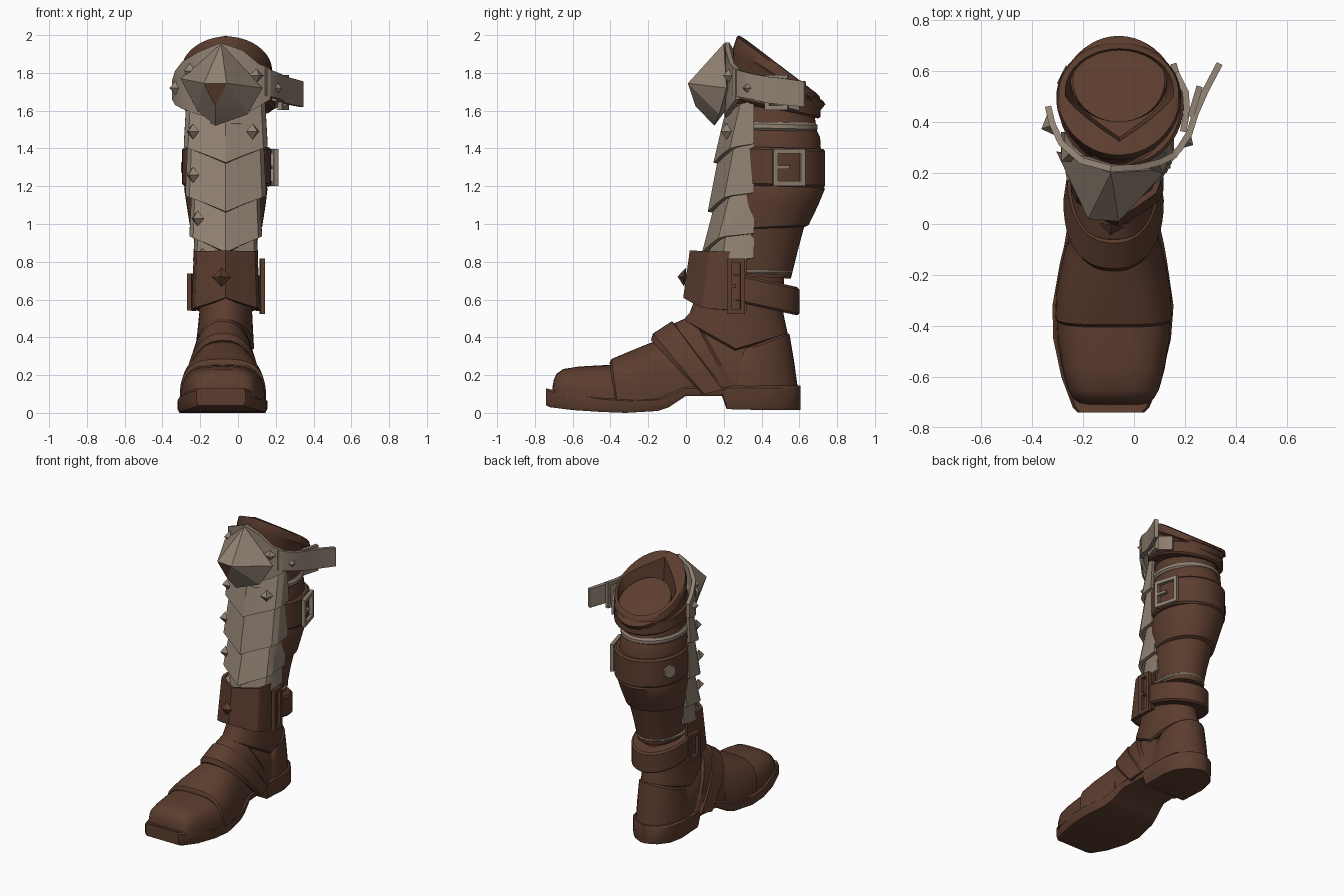
import bpy, bmesh, math
from mathutils import Vector, Matrix


def material(name, rgb):
    m = bpy.data.materials.new(name)
    m.diffuse_color = (*rgb, 1)
    return m


LEATHER = material("brown leather", (0.106, 0.046, 0.028))
METAL = material("dull metal", (0.285, 0.225, 0.172))
CX = -0.065


def finish(name, bm, mat, angle=35):
    bmesh.ops.recalc_face_normals(bm, faces=bm.faces[:])
    me = bpy.data.meshes.new(name)
    bm.to_mesh(me)
    bm.free()
    me.materials.append(mat)
    me.shade_smooth()
    me.set_sharp_from_angle(angle=math.radians(angle))
    ob = bpy.data.objects.new(name, me)
    bpy.context.collection.objects.link(ob)
    return ob


def skin(rows, closed=True, thick=0):
    """Join rows of points into a capped tube or a thick sheet."""
    bm = bmesh.new()
    vs = [[bm.verts.new(p) for p in r] for r in rows]
    n = len(rows[0])
    for a, b in zip(vs, vs[1:]):
        for i in range(n if closed else n - 1):
            j = (i + 1) % n
            bm.faces.new((a[i], a[j], b[j], b[i]))
    if closed:
        bm.faces.new(vs[0])
        bm.faces.new(vs[-1])
    if thick:
        bmesh.ops.recalc_face_normals(bm, faces=bm.faces[:])
        bmesh.ops.solidify(bm, geom=bm.faces[:], thickness=thick)
    return bm


def tube(name, rings, mat=LEATHER, n=40, egg=0.0, pointed_from=99):
    """Upright tube; ring = z, x0, x1, y0, y1, tilt, side dip."""
    rows = []
    for k, (z, x0, x1, y0, y1, tilt, v) in enumerate(rings):
        row = []
        for i in range(n):
            a = 2 * math.pi * i / n
            c, s = math.cos(a), math.sin(a)
            if k >= pointed_from and s < 0:
                s = -max(1 - abs(c), 0) ** 0.72
            dy = (y1 - y0) / 2 * s
            x = (x0 + x1) / 2 + (x1 - x0) / 2 * c * (1 + egg * s)
            row.append((x, (y0 + y1) / 2 + dy, z + tilt * dy + v * abs(dy)))
        rows.append(row)
    return finish(name, skin(rows), mat)


def band(name, z0, z1, x0, x1, y0, y1, tilt=0, mat=LEATHER, r=0.012):
    tube(name, [(z0, x0 + r, x1 - r, y0 + r, y1 - r, tilt, 0), (z0 + r, x0, x1, y0, y1, tilt, 0),
                (z1 - r, x0, x1, y0, y1, tilt, 0), (z1, x0 + r, x1 - r, y0 + r, y1 - r, tilt, 0)], mat)


def arch(name, stations, lean=0.0, n=25):
    """Foot piece lofted along y; station = y, half width, base z, top z, roundness."""
    rows = []
    for y, w, zb, zt, p in stations:
        row = []
        for i in range(n):
            a = math.pi * i / (n - 1)
            c, f = math.cos(a), max(math.sin(a), 0) ** p
            row.append((-0.08 + w * math.copysign(abs(c) ** p, c), y + lean * (1 - f), zb + (zt - zb) * f))
        rows.append(row)
    return finish(name, skin(rows), LEATHER)


def shin_plate(name, zb, zt, yb, yt, w, mat=METAL, depth=0.24, back=0.36, db=0.1, dt=0.1):
    """Folded plate with a centre ridge that wraps round the shin."""
    half = [(1, 1, 1), (1, 0.52, 0.85), (0.9, 0.36, 0.75), (0.45, 0.17, 0.4)]
    sec = [(-a, b, c) for a, b, c in half] + [(0, 0, 0)] + half[::-1]
    rows = []
    for t in (0, 0.12, 0.6, 1):
        k = w * (1 - 0.06 * t)
        y = yb + (yt - yb) * t
        rows.append([(CX + k * a, back if b == 1 else y + depth * b,
                      zb + (zt - zb) * t + (db + (dt - db) * t) * c) for a, b, c in sec])
    finish(name, skin(rows, False, 0.022), mat, 28)


def ribbon(name, pts, mat=METAL, thick=0.025):
    finish(name, skin([[(x, y, a) for x, y, a, b in pts], [(x, y, b) for x, y, a, b in pts]], False, thick), mat, 40)


def frame_of(loc, normal):
    n = Vector(normal).normalized()
    x = Vector((0, 0, 1)).cross(n).normalized()
    return Matrix.Translation(loc) @ Matrix((x, n.cross(x), n)).transposed().to_4x4()


def stud(name, loc, normal, r=0.042, mat=METAL, sides=4, top=0.0, depth=0.04):
    bm = bmesh.new()
    bmesh.ops.create_cone(bm, cap_ends=True, segments=sides, radius1=r, radius2=top, depth=depth,
                          matrix=frame_of(loc, normal))
    finish(name, bm, mat, 15)


def buckle(name, loc, normal, w, h, mat, t=0.025):
    bm = bmesh.new()
    m = frame_of(loc, normal)
    for x, y, sx, sy in ((-w / 2, 0, t, h + t), (w / 2, 0, t, h + t), (0, h / 2, w, t), (0, -h / 2, w, t),
                         (-w / 4, 0, w / 2, t * 0.7)):
        bmesh.ops.create_cube(bm, size=1, matrix=m @ Matrix.Translation((x, y, 0)) @ Matrix.Diagonal((sx, sy, t, 1)))
    finish(name, bm, mat)


# Sole: y, left, right, bottom, top
rows = []
for y, xl, xr, zb, zt in [(-0.74, -0.22, 0.04, 0.04, 0.13), (-0.72, -0.24, 0.06, 0.03, 0.125), (-0.6, -0.285, 0.11, 0.015, 0.11),
                          (-0.45, -0.317, 0.145, 0.005, 0.085), (-0.32, -0.32, 0.155, 0, 0.075), (-0.15, -0.29, 0.13, 0.01, 0.08),
                          (-0.09, -0.275, 0.12, 0.03, 0.1), (0.0, -0.26, 0.1, 0.09, 0.14), (0.19, -0.25, 0.09, 0.09, 0.145),
                          (0.215, -0.25, 0.09, 0.02, 0.145), (0.4, -0.255, 0.095, 0.015, 0.145), (0.5, -0.235, 0.075, 0.015, 0.145),
                          (0.57, -0.18, 0.02, 0.015, 0.145), (0.605, -0.11, -0.05, 0.015, 0.145)]:
    rows.append([(xl + 0.01, y, zb), (xr - 0.01, y, zb), (xr, y, zb + 0.02), (xr, y, zt - 0.012), (xr - 0.012, y, zt),
                 (xl + 0.012, y, zt), (xl, y, zt - 0.012), (xl, y, zb + 0.02)])
finish("sole", skin(rows), LEATHER)

# Foot uppers, from toe to heel
arch("toe_cap", [(-0.708, 0.12, 0.08, 0.13, 0.6), (-0.7, 0.14, 0.08, 0.175, 0.6), (-0.685, 0.158, 0.08, 0.208, 0.6),
                 (-0.65, 0.178, 0.08, 0.232, 0.6), (-0.57, 0.2, 0.07, 0.245, 0.65), (-0.45, 0.22, 0.06, 0.252, 0.68),
                 (-0.35, 0.225, 0.06, 0.255, 0.68)])
arch("vamp", [(-0.405, 0.22, 0.06, 0.265, 0.68), (-0.395, 0.229, 0.06, 0.285, 0.68), (-0.3, 0.226, 0.06, 0.325, 0.75),
              (-0.19, 0.206, 0.06, 0.37, 0.85), (-0.1, 0.185, 0.06, 0.4, 0.9)], 0.03)
arch("instep_core", [(-0.2, 0.195, 0.06, 0.36, 0.85), (0, 0.172, 0.1, 0.46, 0.95), (0.15, 0.16, 0.1, 0.5, 0.9),
                     (0.35, 0.155, 0.1, 0.4, 0.7), (0.5, 0.13, 0.1, 0.3, 0.7)])
arch("instep_strap", [(-0.185, 0.185, 0.1, 0.385, 0.85), (-0.175, 0.197, 0.1, 0.42, 0.85), (-0.075, 0.182, 0.12, 0.485, 0.88),
                      (-0.06, 0.17, 0.12, 0.47, 0.88)], 0.27)
arch("instep_cross_strap", [(-0.07, 0.155, 0.12, 0.44, 0.85), (-0.06, 0.172, 0.12, 0.475, 0.85), (0.03, 0.168, 0.14, 0.515, 0.88),
                            (0.05, 0.155, 0.14, 0.5, 0.88)], 0.2)
tube("heel_counter", [(0.13, -0.247, 0.087, 0.1, 0.592, 0, 0), (0.25, -0.24, 0.08, 0.15, 0.572, 0.12, 0),
                      (0.355, -0.228, 0.068, 0.22, 0.548, 0.38, 0), (0.367, -0.215, 0.055, 0.24, 0.53, 0.38, 0)])
tube("ankle_wrap", [(0.33, -0.21, 0.07, 0.0, 0.52, -0.13, 0.43), (0.34, -0.225, 0.085, -0.01, 0.538, -0.13, 0.43),
                    (0.43, -0.215, 0.08, 0.0, 0.525, -0.05, 0.25), (0.53, -0.205, 0.075, 0.02, 0.515, 0, 0),
                    (0.75, -0.2, 0.07, 0.1, 0.52, 0, 0)])

# Ankle cuff with strap and buckles
shin_plate("ankle_cuff", 0.61, 0.86, -0.015, 0.02, 0.18, LEATHER, 0.28, 0.32, -0.07, -0.005)
stud("cuff_stud", (-0.09, -0.025, 0.72), (-0.15, -1, 0.1), 0.05, LEATHER)
band("ankle_strap", 0.57, 0.72, -0.255, 0.125, 0.09, 0.6, -0.22)
buckle("ankle_buckle", (0.128, 0.265, 0.67), (1, 0.05, 0), 0.07, 0.27, LEATHER)
buckle("left_ankle_buckle", (-0.255, 0.28, 0.64), (-1, 0.05, 0), 0.1, 0.17, LEATHER)
band("ankle_ring", 0.735, 0.76, -0.225, 0.095, 0.16, 0.565, 0, METAL, 0.008)

# Calf panels, strap and ring
tube("lower_calf", [(0.72, -0.21, 0.08, 0.2, 0.555, -0.05, 0), (0.86, -0.225, 0.095, 0.2, 0.592, 0, 0),
                    (1.02, -0.25, 0.122, 0.2, 0.635, 0, 0)])
tube("middle_calf", [(0.975, -0.235, 0.11, 0.22, 0.63, 0.05, 0), (0.985, -0.254, 0.128, 0.21, 0.65, 0.05, 0),
                     (1.1, -0.272, 0.146, 0.2, 0.7, 0, 0), (1.185, -0.285, 0.156, 0.2, 0.735, 0, 0),
                     (1.21, -0.28, 0.15, 0.21, 0.725, 0, 0)])
band("calf_strap", 1.2, 1.405, -0.296, 0.178, 0.22, 0.737, -0.03)
tube("upper_calf", [(1.38, -0.28, 0.15, 0.2, 0.715, 0, 0), (1.46, -0.275, 0.145, 0.2, 0.71, 0, 0),
                    (1.49, -0.265, 0.135, 0.21, 0.695, 0, 0), (1.63, -0.245, 0.115, 0.22, 0.67, 0, 0)])
band("calf_ring", 1.495, 1.54, -0.28, 0.15, 0.2, 0.697, -0.02, METAL)
buckle("calf_buckle", (0.178, 0.545, 1.3), (1, 0.28, 0), 0.15, 0.17, METAL)
stud("calf_rivet", (-0.272, 0.58, 1.3), (-1, 0.5, 0), 0.055, METAL, 6, 0.045, 0.03)

# Overlapping shin plates and their studs
for i, p in enumerate([(0.72, 0.9, 0.1, 0.13, 0.172), (0.85, 1.1, 0.085, 0.15, 0.192),
                       (1.065, 1.35, 0.115, 0.17, 0.214), (1.325, 1.56, 0.145, 0.2, 0.222)]):
    shin_plate("shin_plate_%d" % (i + 1), *p)
for i, (x, y, z) in enumerate([(-0.2, 0.145, 0.83), (-0.225, 0.15, 1.03), (-0.25, 0.18, 1.26),
                               (-0.25, 0.21, 1.49), (0.09, 0.2, 1.49)]):
    stud("shin_stud_%d" % (i + 1), (x, y, z), (-0.75 if x < CX else 0.75, -1, 0))

# Knee collar with a hollow, slanted, shield-shaped opening
tube("knee_collar", [(1.61, -0.25, 0.12, 0.22, 0.67, -0.15, 0), (1.62, -0.27, 0.14, 0.21, 0.69, -0.2, 0),
                     (1.77, -0.288, 0.165, 0.25, 0.7, -0.6, 0), (1.785, -0.305, 0.185, 0.25, 0.712, -0.65, 0),
                     (1.825, -0.3, 0.18, 0.27, 0.712, -0.76, 0), (1.837, -0.295, 0.175, 0.285, 0.706, -0.76, 0),
                     (1.833, -0.27, 0.155, 0.325, 0.688, -0.76, 0), (1.70, -0.24, 0.125, 0.34, 0.66, -0.5, 0)],
     egg=0.06, pointed_from=5)
band("knee_leather_strap", 1.61, 1.71, -0.295, 0.195, 0.22, 0.712, -0.22)
tube("collar_back_lip", [(1.70, -0.25, 0.13, 0.4, 0.715, -0.6, 0), (1.735, -0.25, 0.13, 0.4, 0.738, -0.6, 0),
                         (1.75, -0.24, 0.12, 0.4, 0.725, -0.6, 0)])

# Pointed knee guard with a leather tip face
tip = [(-0.18, 0.02, 1.745), (-0.06, 0.01, 1.745), (-0.12, 0.05, 1.625)]
rim = [(-0.09, 0.2, 1.955), (-0.305, 0.285, 1.77), (-0.215, 0.21, 1.6), (-0.12, 0.15, 1.52),
       (0.05, 0.175, 1.58), (0.13, 0.215, 1.72)]
bm = bmesh.new()
tips = [bm.verts.new(p) for p in tip]
for p in rim:
    bm.verts.new(p)
bmesh.ops.convex_hull(bm, input=bm.verts[:])
for f in bm.faces:
    f.material_index = int(all(v in tips for v in f.verts))
finish("knee_guard", bm, METAL, 15).data.materials.append(LEATHER)

# Curved plate behind the guard, loose metal strap, buckle and studs
ribbon("knee_wing", [(-0.325, 0.465, 1.66, 1.76), (-0.31, 0.4, 1.63, 1.81), (-0.275, 0.325, 1.61, 1.86), (-0.2, 0.26, 1.58, 1.91),
                     (-0.09, 0.23, 1.55, 1.96), (0.02, 0.235, 1.58, 1.92), (0.1, 0.255, 1.62, 1.85), (0.16, 0.285, 1.66, 1.82)])
ribbon("knee_strap", [(0.13, 0.26, 1.68, 1.825), (0.17, 0.305, 1.67, 1.81), (0.205, 0.36, 1.66, 1.795),
                      (0.23, 0.44, 1.64, 1.78), (0.27, 0.53, 1.63, 1.77), (0.325, 0.635, 1.62, 1.755)])
ribbon("knee_strap_loop", [(0.205, 0.36, 1.65, 1.75), (0.22, 0.44, 1.64, 1.74), (0.215, 0.52, 1.62, 1.72), (0.175, 0.6, 1.6, 1.7)])
buckle("knee_buckle", (0.24, 0.48, 1.695), (1, -0.3, 0), 0.1, 0.16, METAL)
for i, (loc, nrm) in enumerate([((0.105, 0.215, 1.785), (0.4, -1, 0)), ((-0.27, 0.26, 1.81), (-0.7, -0.7, 0)),
                                ((0.215, 0.32, 1.72), (1, -0.6, 0)), ((-0.345, 0.38, 1.72), (-1, -0.4, 0))]):
    stud("knee_stud_%d" % (i + 1), loc, nrm)
